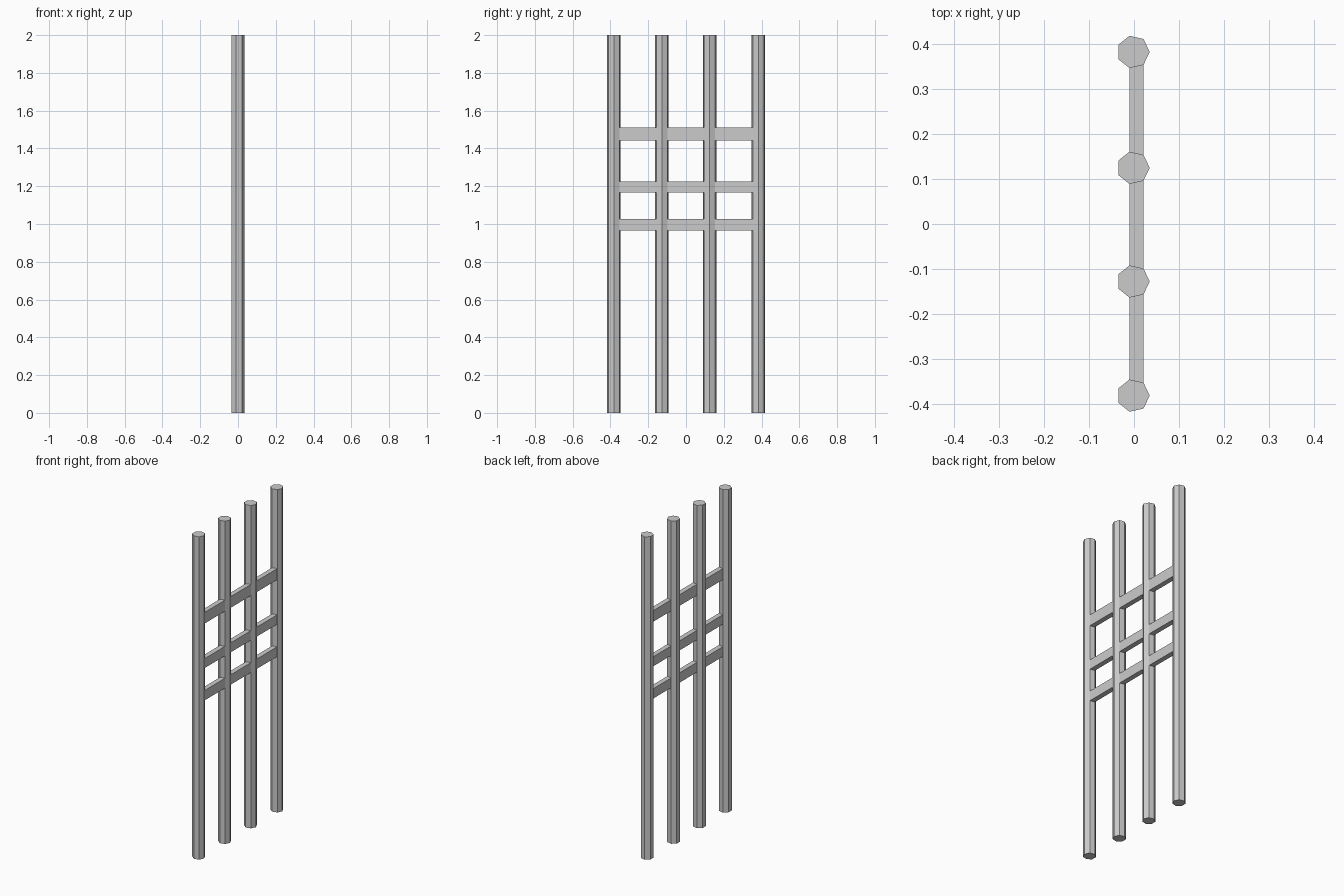
import bpy

if "Cube" in bpy.data.objects:
    bpy.data.objects.remove(bpy.data.objects["Cube"])

POLE_R = 0.0368
POLE_X = -0.0018
POLE_Y = (-0.382, -0.128, 0.125, 0.383)
RAIL_Z = ((0.966, 1.027), (1.166, 1.225), (1.442, 1.511))


def pole(y):
    # seven-sided upright, one corner pointing to +x
    bpy.ops.mesh.primitive_cylinder_add(vertices=7, radius=POLE_R, depth=2,
                                        location=(POLE_X, y, 1))
    obj = bpy.context.object
    obj.name = "upright_pole"
    # turn so that a corner points to +x (primitive starts at +y)
    obj.rotation_euler.z = -1.5707963


def rail(z0, z1):
    # flat crossbar running through all uprights
    bpy.ops.mesh.primitive_cube_add(size=1, location=(0.0055, 0, (z0 + z1) / 2))
    obj = bpy.context.object
    obj.name = "cross_rail"
    obj.scale = (0.031, POLE_Y[-1] - POLE_Y[0], z1 - z0)


for y in POLE_Y:
    pole(y)
for z0, z1 in RAIL_Z:
    rail(z0, z1)
